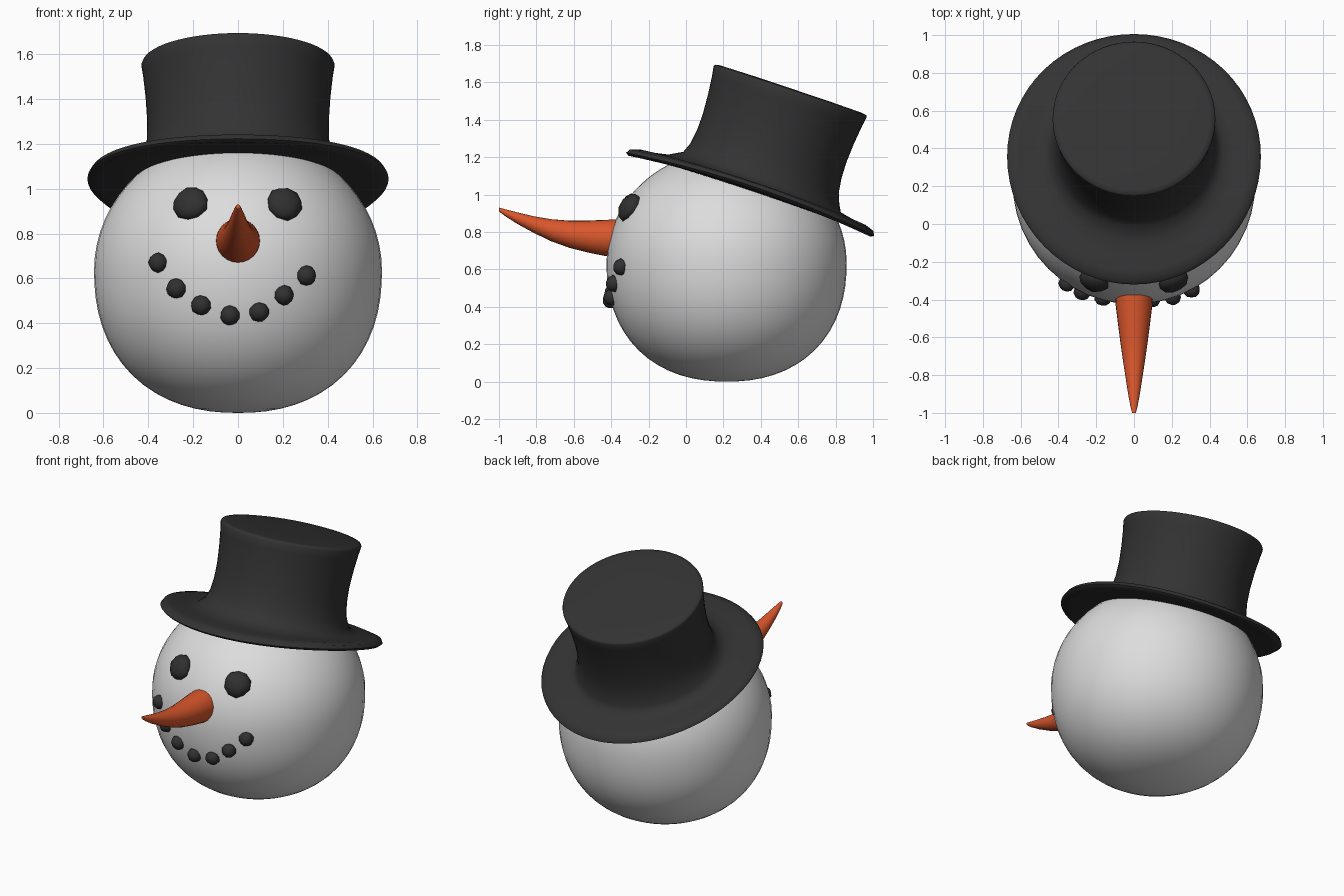
import bpy, bmesh, math, random
from mathutils import Vector, Matrix

if "Cube" in bpy.data.objects:
    bpy.data.objects.remove(bpy.data.objects["Cube"])

random.seed(4)


def material(name, r, g, b):
    m = bpy.data.materials.new(name)
    m.diffuse_color = (r, g, b, 1)
    m.use_nodes = True
    m.node_tree.nodes["Principled BSDF"].inputs["Base Color"].default_value = m.diffuse_color
    return m


SNOW = material("snow white", 0.72, 0.72, 0.72)
BLACK = material("hat black", 0.033, 0.033, 0.033)
COAL = material("coal black", 0.03, 0.03, 0.03)
ORANGE = material("carrot orange", 0.70, 0.095, 0.025)


def finish(bm, name, mat, angle=50):
    bmesh.ops.recalc_face_normals(bm, faces=bm.faces)
    me = bpy.data.meshes.new(name)
    bm.to_mesh(me)
    bm.free()
    ob = bpy.data.objects.new(name, me)
    bpy.context.collection.objects.link(ob)
    me.materials.append(mat)
    bpy.ops.object.select_all(action='DESELECT')
    ob.select_set(True)
    bpy.context.view_layer.objects.active = ob
    bpy.ops.object.shade_smooth_by_angle(angle=math.radians(angle))
    return ob


def loft(rings):
    """Bridge closed rings of points and cap both ends."""
    bm = bmesh.new()
    loops = [[bm.verts.new(p) for p in ring] for ring in rings]
    n = len(loops[0])
    for a, b in zip(loops, loops[1:]):
        for i in range(n):
            j = (i + 1) % n
            bm.faces.new((a[i], a[j], b[j], b[i]))
    bm.faces.new(loops[0])
    bm.faces.new(loops[-1])
    return bm


# Head: ball with a slightly fuller lower half and a lower crown
HEAD = Vector((0, 0.217, 0.635))
bm = bmesh.new()
bmesh.ops.create_uvsphere(bm, u_segments=48, v_segments=32, radius=1)
for v in bm.verts:
    x, y, z = v.co
    if z < 0:
        flat = math.hypot(x, y)
        k = (flat ** 2.25 + abs(z) ** 2.25) ** (-1 / 2.25)
        v.co *= k
        v.co.z *= 0.635
    else:
        v.co.z *= 0.60
    v.co.x *= 0.642
    v.co.y *= 0.642
    v.co += HEAD
finish(bm, "head", SNOW)


def face_point(x, z):
    """Point on the front of the head."""
    h = 0.60 if z > HEAD.z else 0.635
    p = 2 if z > HEAD.z else 2.25
    r = 0.642 * (1 - (abs(z - HEAD.z) / h) ** p) ** (1 / p)
    return Vector((x, HEAD.y - math.sqrt(r * r - x * x), z))


# Top hat: one lofted profile (radius, height), tilted back
SEG = 64
brim = [(0.40, 0.03), (0.52, 0.034), (0.62, 0.038), (0.665, 0.042),
        (0.682, 0.058), (0.67, 0.078), (0.62, 0.082), (0.54, 0.076), (0.475, 0.083)]
crown = [(0.44, 0.115), (0.418, 0.17), (0.407, 0.25), (0.405, 0.34),
         (0.412, 0.45), (0.423, 0.55), (0.431, 0.60), (0.426, 0.611), (0.40, 0.616), (0.2, 0.619)]
rings = []
for k, (r, h) in enumerate(brim + crown):
    ring = []
    for i in range(SEG):
        a = 2 * math.pi * i / SEG
        s = r / 0.682
        if k < len(brim):
            # oval brim that droops at front and back
            y = r * 1.025 * math.sin(a) - 0.012 * s
            z = h - 0.045 * math.sin(a) ** 2 * s ** 5
        else:
            y = r * math.sin(a) + 0.017
            z = h
        ring.append((r * math.cos(a) * (0.985 if k < len(brim) else 1), y, z))
    rings.append(ring)
bm = loft(rings)
bm.transform(Matrix.Translation((0, 0.35, 0.985)) @ Matrix.Rotation(math.radians(-18.5), 4, 'X'))
finish(bm, "top_hat", BLACK, 60)

# Carrot nose: tapered rings curving upward (y, centre z, radius)
path = [(-0.30, 0.767, 0.095), (-0.36, 0.767, 0.099), (-0.43, 0.768, 0.097),
        (-0.52, 0.775, 0.086), (-0.62, 0.787, 0.073), (-0.72, 0.809, 0.059),
        (-0.81, 0.838, 0.045), (-0.90, 0.873, 0.031), (-0.965, 0.902, 0.019), (-1.0, 0.920, 0.010)]
bm = loft([[(r * math.cos(2 * math.pi * i / 24), y, z + r * math.sin(2 * math.pi * i / 24))
            for i in range(24)] for y, z, r in path])
finish(bm, "carrot_nose", ORANGE)


def coal(name, x, z, r, depth):
    """Slightly lumpy pebble set into the head surface."""
    p = face_point(x, z)
    out = (p - HEAD).normalized()
    bm = bmesh.new()
    bmesh.ops.create_icosphere(bm, subdivisions=2, radius=1)
    for v in bm.verts:
        v.co *= random.uniform(0.95, 1.05)
        v.co = Vector((v.co.x * r, v.co.y * r, v.co.z * depth))
    bm.transform(Matrix.Translation(p) @ out.to_track_quat('Z', 'Y').to_matrix().to_4x4())
    finish(bm, name, COAL, 40)


# Eyes and smiling mouth
for side, x in (("left", 0.207), ("right", -0.21)):
    coal(side + "_eye", x, 0.932, 0.082, 0.05)
mouth = [(-0.355, 0.67), (-0.275, 0.555), (-0.165, 0.48), (-0.035, 0.435),
         (0.095, 0.45), (0.205, 0.525), (0.305, 0.612)]
for i, (x, z) in enumerate(mouth):
    coal(f"mouth_coal_{i + 1}", x, z, 0.045, 0.043)
